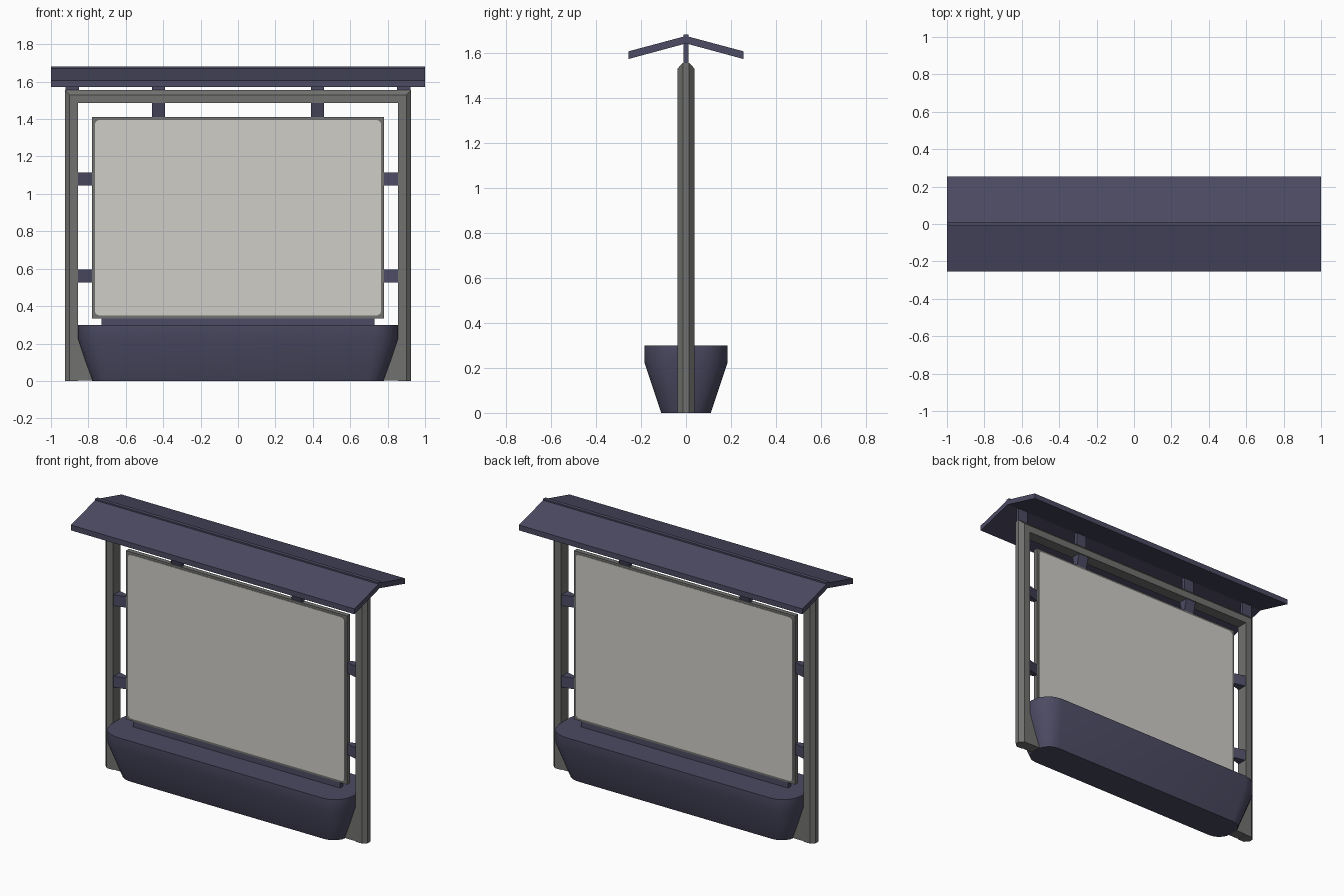
import bpy, bmesh, math

if "Cube" in bpy.data.objects:
    bpy.data.objects.remove(bpy.data.objects["Cube"])


def material(name, rgb):
    m = bpy.data.materials.new(name)
    m.diffuse_color = (*rgb, 1)
    m.use_nodes = True
    m.node_tree.nodes["Principled BSDF"].inputs["Base Color"].default_value = m.diffuse_color
    return m


NAVY = material("dark slate purple", (0.072, 0.070, 0.125))
GREY = material("steel grey", (0.165, 0.165, 0.160))
PALE = material("pale board", (0.62, 0.61, 0.57))


def loft(name, rings, mat):
    """Solid skinned through a list of equal-length closed rings, capped at the ends."""
    bm = bmesh.new()
    vs = [[bm.verts.new(p) for p in r] for r in rings]
    n = len(vs[0])
    for a, b in zip(vs, vs[1:]):
        for i in range(n):
            j = (i + 1) % n
            bm.faces.new((a[i], a[j], b[j], b[i]))
    bm.faces.new(vs[0])
    bm.faces.new(vs[-1])
    bmesh.ops.recalc_face_normals(bm, faces=bm.faces)
    me = bpy.data.meshes.new(name)
    bm.to_mesh(me)
    bm.free()
    ob = bpy.data.objects.new(name, me)
    bpy.context.collection.objects.link(ob)
    me.materials.append(mat)
    return ob


def box(name, x0, x1, y, z0, z1, mat):
    return loft(name, [[(x0, -y, z), (x1, -y, z), (x1, y, z), (x0, y, z)]
                       for z in (z0, z1)], mat)


def rounded(hx, hy, r, seg):
    pts = []
    for k, (sx, sy) in enumerate([(1, 1), (-1, 1), (-1, -1), (1, -1)]):
        for i in range(seg + 1):
            a = math.pi / 2 * (k + i / seg)
            pts.append((sx * (hx - r) + r * math.cos(a), sy * (hy - r) + r * math.sin(a)))
    return pts


# Arch frame: chamfered profile swept up, across and down with mitred corners
profile = [(0, -0.037), (0.045, -0.037), (0.07, -0.014),
           (0.07, 0.014), (0.045, 0.037), (0, 0.037)]
path = [(-1, 0), (-1, 1), (1, 1), (1, 0)]
loft("arch_frame", [[(sx * (0.855 + d), y, t * (1.485 + d)) for d, y in profile]
                    for sx, t in path], GREY)

# Planter base with tapered foot and rounded corners
levels = [(0, 0.78, 0.11, 0.09), (0.225, 0.855, 0.185, 0.13), (0.30, 0.855, 0.185, 0.13)]
planter = loft("planter_base", [[(x, y, z) for x, y in rounded(hx, hy, r, 4)]
                                for z, hx, hy, r in levels], NAVY)
bpy.context.view_layer.objects.active = planter
planter.select_set(True)
bpy.ops.object.shade_smooth_by_angle(angle=math.radians(30))
planter.select_set(False)

# Display board with pale rounded sheets on both faces
box("board_frame", -0.78, 0.78, 0.015, 0.335, 1.41, GREY)
for side, s in (("front", -1), ("back", 1)):
    loft(side + "_sheet", [[(x, s * y, 0.8725 + z) for x, z in rounded(0.765, 0.5225, 0.025, 4)]
                           for y in (0.0145, 0.018)], PALE)
box("board_rail", -0.73, 0.73, 0.015, 0.295, 0.336, NAVY)

for side, s in (("left", -1), ("right", 1)):
    # Foot plates filling the gap beside the planter
    box(side + "_foot_plate", *sorted((s * 0.74, s * 0.86)), 0.036, 0.003, 0.24, GREY)
    # Side brackets, narrowing towards the board
    for part, z in (("lower", 0.56), ("upper", 1.08)):
        loft(f"{side}_{part}_bracket",
             [[(s * x, -y, z - 0.035), (s * x, y, z - 0.035),
               (s * x, y, z + 0.035), (s * x, -y, z + 0.035)]
              for x, y in ((0.779, 0.012), (0.857, 0.032))], NAVY)
    # Top brackets
    c = s * 0.425
    loft(side + "_top_bracket",
         [[(c - 0.036, -y, z), (c + 0.036, -y, z), (c + 0.036, y, z), (c - 0.036, y, z)]
          for z, y in ((1.409, 0.012), (1.487, 0.032))], NAVY)
    # Roof supports above the beam
    for part, x in (("inner", 0.425), ("outer", 0.887)):
        box(f"{side}_{part}_roof_support", s * x - 0.036, s * x + 0.036, 0.011, 1.55, 1.66, NAVY)

# Gabled roof with a small ridge strip
half = [(0.255, 1.572), (0.255, 1.606), (0.012, 1.671), (0.012, 1.68)]
section = half + [(-y, z) for y, z in reversed(half)] + [(0, 1.641)]
loft("roof", [[(x, y, z) for y, z in section] for x in (-1, 1)], NAVY)
